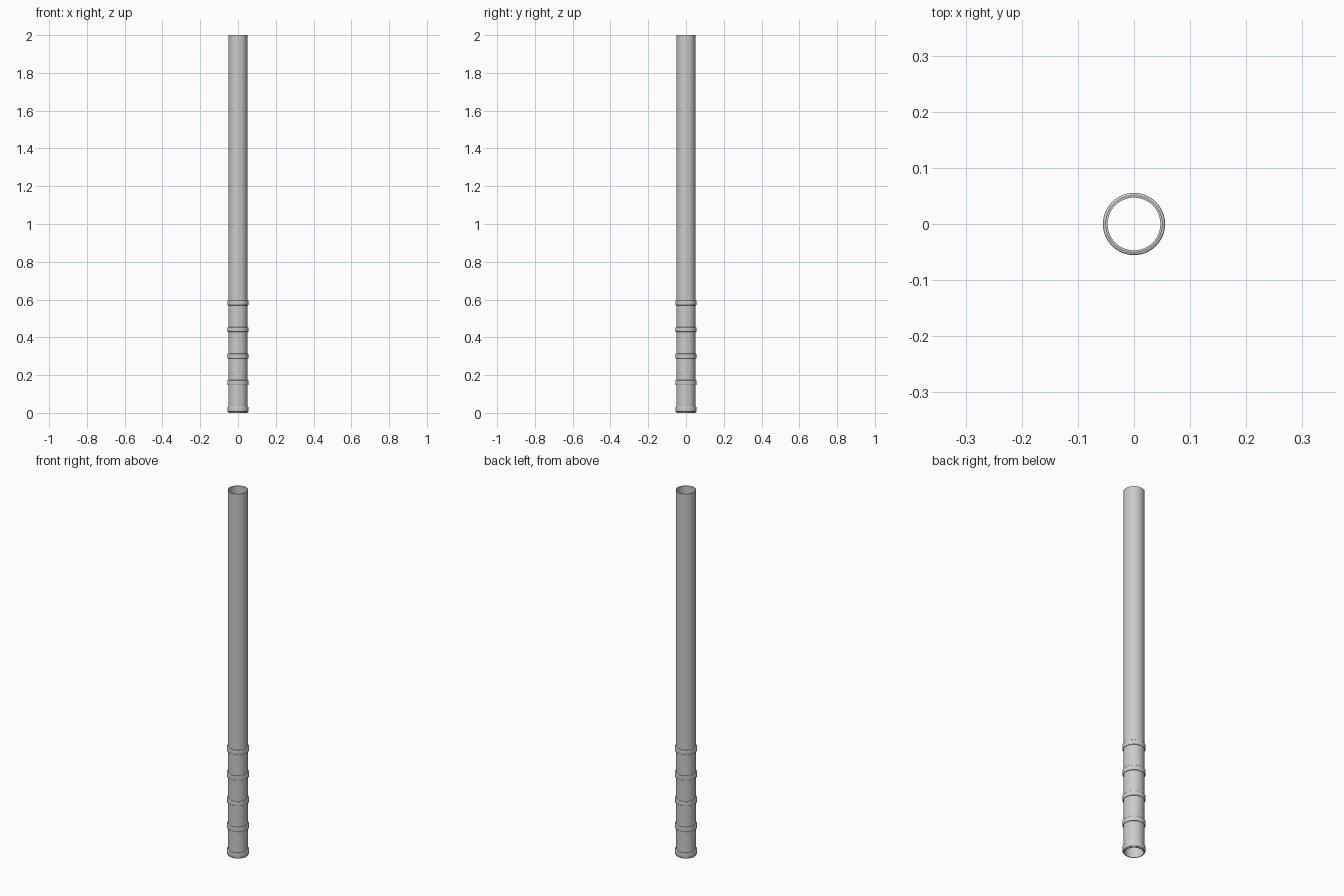
import bpy, bmesh, math

if "Cube" in bpy.data.objects:
    bpy.data.objects.remove(bpy.data.objects["Cube"])

SEGMENTS = 48


def lathe(name, profile):
    """Revolve a closed (radius, z) profile around the z axis."""
    bm = bmesh.new()
    loops = []
    for i in range(SEGMENTS):
        a = 2 * math.pi * i / SEGMENTS
        loops.append([bm.verts.new((r * math.cos(a), r * math.sin(a), z)) for r, z in profile])
    n = len(profile)
    for i in range(SEGMENTS):
        here, there = loops[i], loops[(i + 1) % SEGMENTS]
        for j in range(n):
            k = (j + 1) % n
            bm.faces.new((here[j], there[j], there[k], here[k]))
    bmesh.ops.recalc_face_normals(bm, faces=bm.faces)
    mesh = bpy.data.meshes.new(name)
    bm.to_mesh(mesh)
    bm.free()
    obj = bpy.data.objects.new(name, mesh)
    bpy.context.collection.objects.link(obj)
    bpy.ops.object.select_all(action='DESELECT')
    obj.select_set(True)
    bpy.context.view_layer.objects.active = obj
    bpy.ops.object.shade_smooth_by_angle(angle=math.radians(40))
    return obj


# Open hollow tube
R_OUT, R_IN = 0.051, 0.047
lathe("tube", [(R_OUT, 0), (R_OUT, 2), (R_IN, 2), (R_IN, 0)])

# Rounded grip rings round the lower end
RING_R, HALF, ROUND = 0.0555, 0.013, 0.004
for i in range(5):
    z = 0.019 + i * 0.1408
    profile = [(R_OUT - 0.001, z - HALF)]
    for side, start in ((-1, -90), (1, 0)):
        for s in range(5):
            a = math.radians(start + 22.5 * s)
            profile.append((RING_R - ROUND + ROUND * math.cos(a),
                            z + side * (HALF - ROUND) + ROUND * math.sin(a)))
    profile.append((R_OUT - 0.001, z + HALF))
    lathe(f"grip_ring_{i + 1}", profile)
